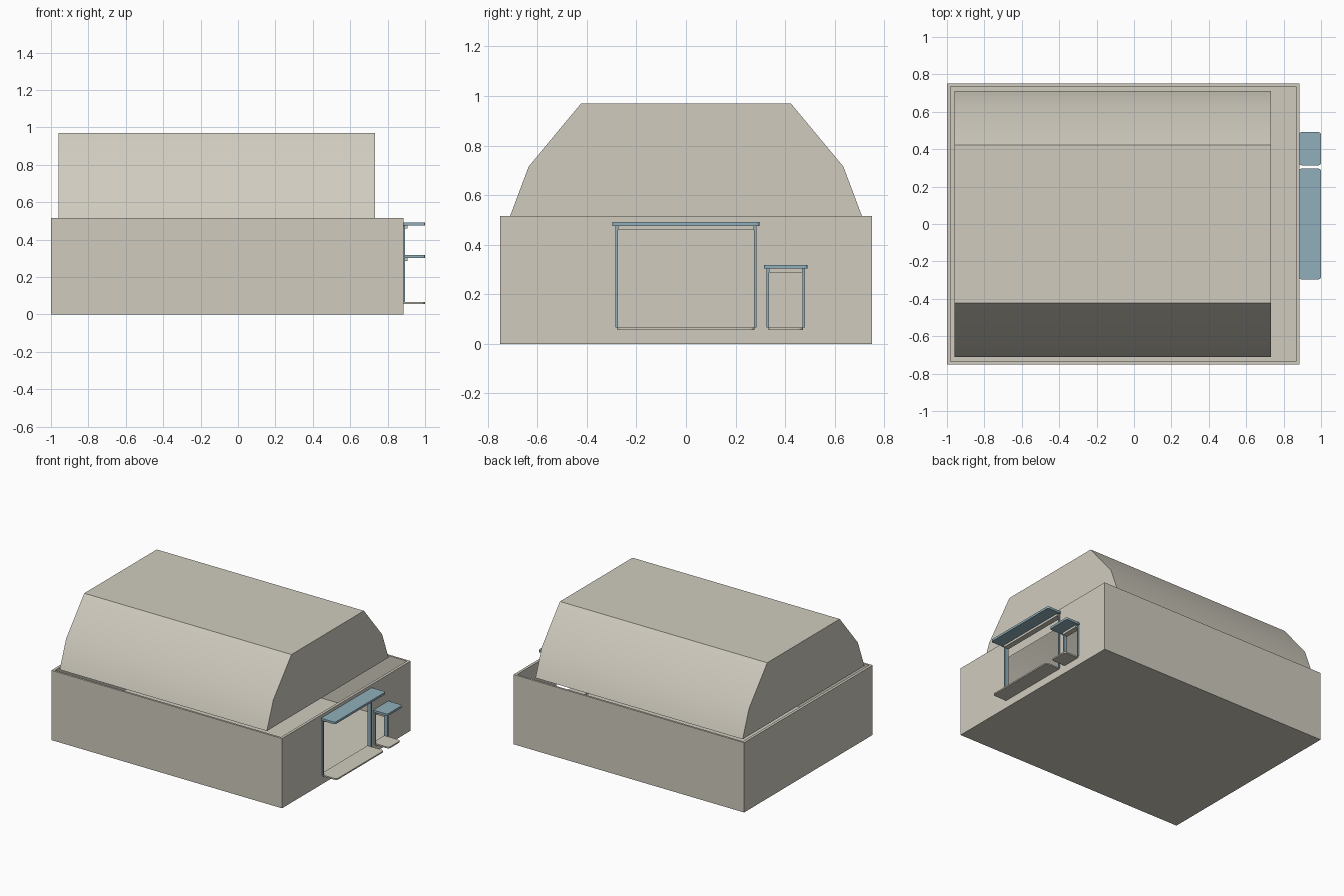
import bpy
import bmesh

default = bpy.data.objects.get("Cube")
if default:
    bpy.data.objects.remove(default, do_unlink=True)


def make_material(name, colour):
    mat = bpy.data.materials.new(name)
    mat.use_nodes = True
    mat.diffuse_color = (*colour, 1)
    mat.node_tree.nodes["Principled BSDF"].inputs["Base Color"].default_value = (*colour, 1)
    return mat


stone = make_material("warm_stone", (0.63, 0.60, 0.52))
blue = make_material("dusty_blue", (0.28, 0.43, 0.49))


def add_object(name, bm, mat):
    bmesh.ops.recalc_face_normals(bm, faces=bm.faces)
    mesh = bpy.data.meshes.new(name)
    bm.to_mesh(mesh)
    bm.free()
    mesh.materials.append(mat)
    obj = bpy.data.objects.new(name, mesh)
    bpy.context.collection.objects.link(obj)
    return obj


def box(name, x, y, z, mat, corner=0, outer_only=False):
    """Box from (min, max) ranges, with optional rounded upright edges."""
    bm = bmesh.new()
    bmesh.ops.create_cube(bm, size=1)
    for v in bm.verts:
        for axis, (low, high) in enumerate((x, y, z)):
            v.co[axis] = low if v.co[axis] < 0 else high
    if corner:
        middle = sum(x) / 2
        edges = [e for e in bm.edges
                 if abs(e.verts[0].co.z - e.verts[1].co.z) > 1e-4
                 and (not outer_only or e.verts[0].co.x > middle)]
        bmesh.ops.bevel(bm, geom=edges, offset=corner, segments=3,
                        profile=0.5, affect='EDGES')
    return add_object(name, bm, mat)


def activate(obj):
    bpy.ops.object.select_all(action='DESELECT')
    obj.select_set(True)
    bpy.context.view_layer.objects.active = obj


def cut(target, cutter):
    cutter.hide_render = True
    mod = target.modifiers.new("opening", 'BOOLEAN')
    mod.operation = 'DIFFERENCE'
    mod.solver = 'EXACT'
    mod.object = cutter
    activate(target)
    bpy.ops.object.modifier_apply(modifier=mod.name)
    bpy.data.objects.remove(cutter, do_unlink=True)


# Hollow base with thin walls and a raised floor
WALL = 0.885
FLOOR = 0.055
base = box("base_walls", (-1, WALL), (-0.75, 0.75), (0, 0.515), stone)
cut(base, box("interior_cutter", (-0.98, WALL - 0.02), (-0.735, 0.735), (FLOOR, 0.7), stone))


def service_opening(name, y0, y1, top):
    """Opening in the side wall with jambs, header, sill and canopy."""
    cut(base, box(name + "_cutter", (0.8, 0.95), (y0, y1), (0.065, top), stone))
    for side, edge in (("near", y0), ("far", y1)):
        box(f"{name}_{side}_jamb", (WALL - 0.02, WALL + 0.009),
            (edge - 0.005, edge + 0.005), (0.065, top + 0.018), blue)
    box(name + "_header", (WALL - 0.01, WALL + 0.02), (y0 + 0.005, y1 - 0.005),
        (top, top + 0.016), stone)
    box(name + "_sill", (WALL - 0.02, 1), (y0 + 0.003, y1 - 0.003),
        (0.056, 0.066), stone, 0.02, True)
    box(name + "_canopy", (WALL - 0.002, 1), (y0 - 0.016, y1 + 0.016),
        (top + 0.016, top + 0.032), blue, 0.012)


service_opening("large_hatch", -0.28, 0.28, 0.46)
service_opening("small_hatch", 0.33, 0.475, 0.287)

# Gambrel roof shell, open underneath, with closed gable ends
half = [(0.71, 0.515), (0.635, 0.715), (0.423, 0.97)]
profile = half + [(-y, z) for y, z in reversed(half)]
bm = bmesh.new()
ends = [[bm.verts.new((x, y, z)) for y, z in profile] for x in (-0.96, 0.733)]
for ring in ends:
    bm.faces.new(ring)
for i in range(len(profile) - 1):
    bm.faces.new((ends[0][i], ends[0][i + 1], ends[1][i + 1], ends[1][i]))
roof = add_object("roof", bm, stone)
# Normals point away from the middle of the shell
if max(roof.data.polygons, key=lambda p: p.center.z).normal.z < 0:
    roof.data.flip_normals()
activate(roof)
bpy.ops.object.shade_smooth_by_angle(angle=0.52)
